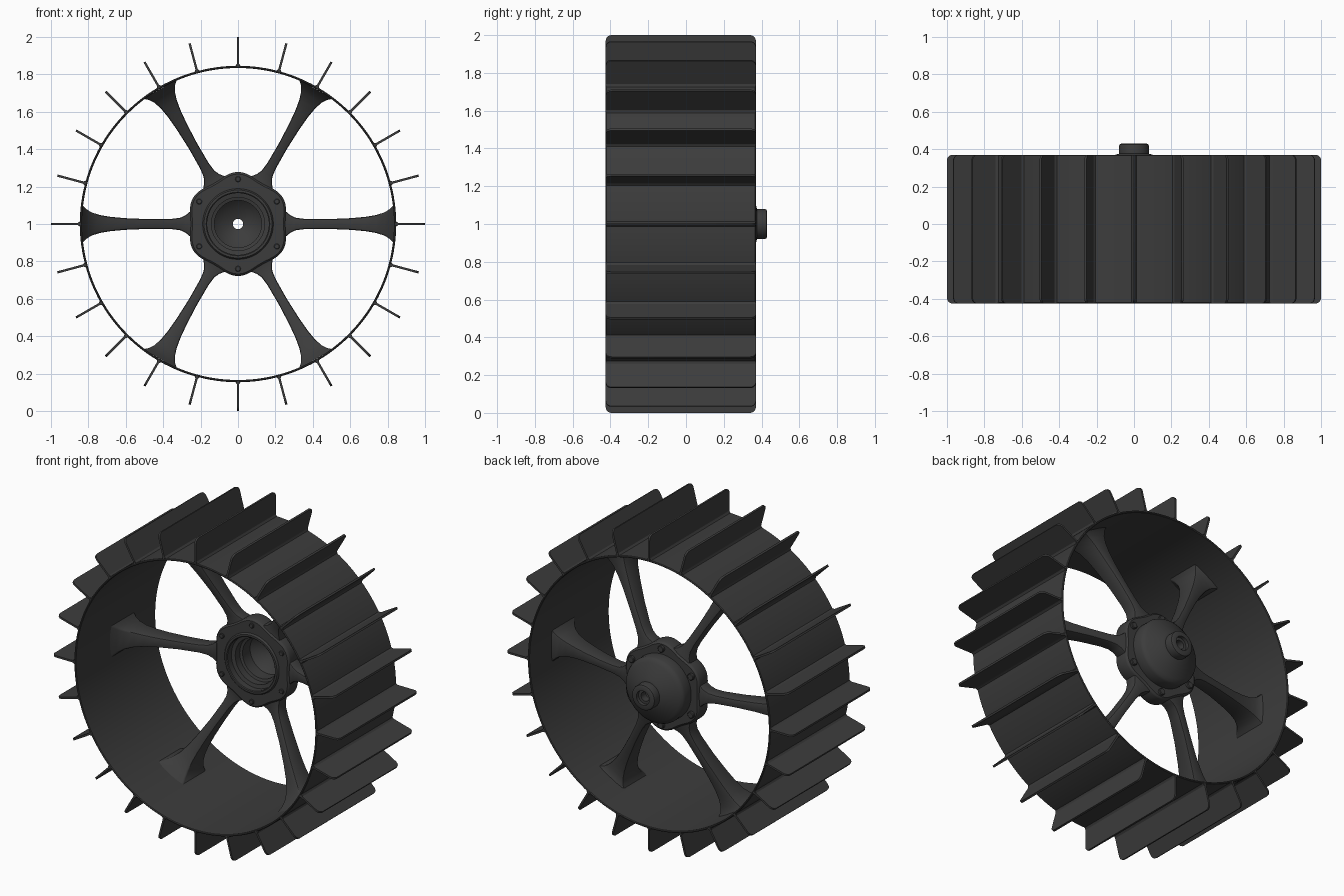
import bpy, bmesh
from math import sin, cos, pi, sqrt, radians

if "Cube" in bpy.data.objects:
    bpy.data.objects.remove(bpy.data.objects["Cube"])

dark = bpy.data.materials.new("dark_grey")
dark.diffuse_color = (0.045, 0.045, 0.045, 1)
dark.use_nodes = True
dark.node_tree.nodes["Principled BSDF"].inputs["Base Color"].default_value = dark.diffuse_color


def polar(r, a, y, t=0.0):
    """Point at radius r, angle a around the axle, depth y, tangential offset t."""
    return (r * cos(a) - t * sin(a), y, 1 + r * sin(a) + t * cos(a))


def finish(name, bm, smooth=True):
    bmesh.ops.recalc_face_normals(bm, faces=bm.faces[:])
    me = bpy.data.meshes.new(name)
    bm.to_mesh(me)
    bm.free()
    me.materials.append(dark)
    ob = bpy.data.objects.new(name, me)
    bpy.context.collection.objects.link(ob)
    if smooth:
        bpy.ops.object.select_all(action='DESELECT')
        ob.select_set(True)
        bpy.context.view_layer.objects.active = ob
        bpy.ops.object.shade_smooth_by_angle(angle=radians(35))
    return ob


def loft(bm, rings, closed=False):
    """Bridge rings of equal length; cap the ends unless closed."""
    vs = [[bm.verts.new(p) for p in ring] for ring in rings]
    n = len(vs[0])
    for i in range(len(vs) if closed else len(vs) - 1):
        a, b = vs[i], vs[(i + 1) % len(vs)]
        for k in range(n):
            bm.faces.new((a[k], a[(k + 1) % n], b[(k + 1) % n], b[k]))
    if not closed:
        bm.faces.new(vs[0])
        bm.faces.new(vs[-1])


def lathe(name, profile, n, lobe=0.0):
    """Turn a closed (radius, y) profile; lobe makes six bumps on the outer edge."""
    bm = bmesh.new()
    rings = []
    for r, y in profile:
        amp = lobe if r > 0.22 else 0
        rings.append([polar(r - amp * cos(12 * pi * k / n), 2 * pi * k / n, y)
                      for k in range(n)])
    loft(bm, rings, closed=True)
    return finish(name, bm)


F, B = -0.425, 0.37   # front and back of the drum

# Drum band
lathe("rim_band", [(0.834, F + 0.004), (0.838, F), (0.842, F), (0.846, F + 0.004),
                   (0.846, B - 0.004), (0.842, B), (0.838, B), (0.834, B - 0.004)], 144)

# Paddles with rounded outer corners and a flared foot
bm = bmesh.new()
outline = [(0.838, F), (0.97, F)]
c = 0.03
outline += [(0.97 + c * sin(i * pi / 10), F + c - c * cos(i * pi / 10)) for i in range(1, 6)]
outline += [(0.97 + c * cos(i * pi / 10), B - c + c * sin(i * pi / 10)) for i in range(6)]
outline += [(0.838, B)]
for k in range(24):
    a = k * pi / 12
    loft(bm, [[polar(r, a, y, t) for r, y in outline] for t in (-0.006, 0.006)])
    foot = [(0.842, -0.018), (0.849, -0.011), (0.858, -0.006),
            (0.858, 0.006), (0.849, 0.011), (0.842, 0.018)]
    loft(bm, [[polar(r, a, y, t) for r, t in foot] for y in (F + 0.002, B - 0.002)])
finish("paddles", bm)

# Spokes: (radius, half width, front y, back y)
stations = [(0.21, 0.085, 0.150, 0.232), (0.25, 0.072, 0.150, 0.230),
            (0.28, 0.047, 0.146, 0.226), (0.31, 0.033, 0.140, 0.222),
            (0.36, 0.027, 0.128, 0.214), (0.48, 0.026, 0.095, 0.192),
            (0.60, 0.031, 0.058, 0.168), (0.68, 0.038, 0.032, 0.154),
            (0.74, 0.048, 0.008, 0.146), (0.785, 0.062, -0.020, 0.144),
            (0.815, 0.080, -0.050, 0.146), (0.838, 0.102, -0.085, 0.152)]
bm = bmesh.new()
for k in range(6):
    a = k * pi / 3
    rings = []
    for i, (r, w, y0, y1) in enumerate(stations):
        ch = 0.010
        sect = [(-w, y0 + ch), (-w + 0.3 * ch, y0 + 0.3 * ch), (-w + ch, y0),
                (w - ch, y0), (w - 0.3 * ch, y0 + 0.3 * ch), (w, y0 + ch),
                (w, y1 - ch), (w - 0.3 * ch, y1 - 0.3 * ch), (w - ch, y1),
                (-w + ch, y1), (-w + 0.3 * ch, y1 - 0.3 * ch), (-w, y1 - ch)]
        # the outer end follows the curve of the band
        bend = i / (len(stations) - 1) if i > 7 else 0
        rings.append([polar(r - bend * (r - sqrt(r * r - t * t)), a, y, t) for t, y in sect])
    loft(bm, rings)
finish("spokes", bm)

# Lobed hub flange
lathe("hub_flange", [(0.17, 0.14), (0.255, 0.14), (0.263, 0.146), (0.266, 0.155),
                     (0.266, 0.225), (0.263, 0.234), (0.255, 0.24), (0.17, 0.24)], 96, 0.012)

# Hub body: stepped bore in front, tapered nose and axle cap behind
lathe("hub_body", [(0.182, 0.128), (0.188, 0.134), (0.200, 0.20), (0.205, 0.245),
                   (0.205, 0.300), (0.198, 0.315), (0.180, 0.327), (0.095, 0.372),
                   (0.080, 0.376), (0.080, 0.415), (0.077, 0.425), (0.068, 0.43),
                   (0.045, 0.43), (0.045, 0.408), (0.028, 0.408), (0.028, 0.36),
                   (0.085, 0.34), (0.126, 0.30), (0.126, 0.225), (0.142, 0.22),
                   (0.142, 0.175), (0.165, 0.17), (0.165, 0.132), (0.170, 0.128)], 72)

# Flange bolts, small heads in front and larger nuts behind
bm = bmesh.new()
for k in range(6):
    a = radians(30 + 60 * k)
    cx, _, cz = polar(0.24, a, 0)
    for prof, n in (([(0.012, 0.130), (0.015, 0.133), (0.015, 0.15)], 16),
                    ([(0.021, 0.235), (0.021, 0.252), (0.017, 0.256)], 16)):
        loft(bm, [[(cx + r * cos(2 * pi * i / n), y, cz + r * sin(2 * pi * i / n))
                   for i in range(n)] for r, y in prof])
finish("hub_bolts", bm)
